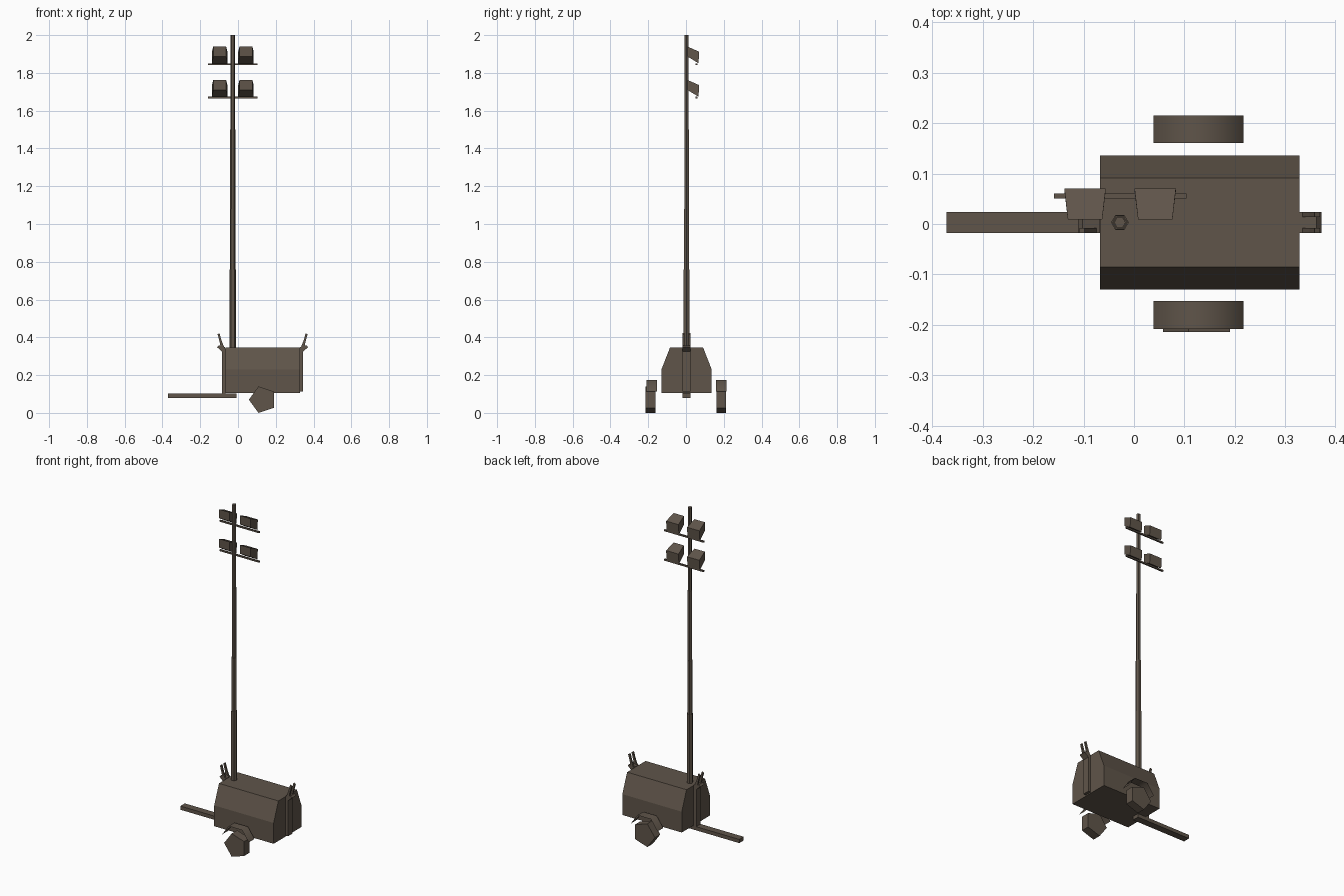
import bpy, bmesh, math

if "Cube" in bpy.data.objects:
    bpy.data.objects.remove(bpy.data.objects["Cube"])

paint = bpy.data.materials.new("dark_brown_paint")
paint.diffuse_color = (0.115, 0.09, 0.068, 1)
paint.use_nodes = True
paint.node_tree.nodes["Principled BSDF"].inputs["Base Color"].default_value = paint.diffuse_color

CY = 0.003            # centre line of the trailer
MAST_X = -0.028


def make(name, verts, faces, fix=True):
    mesh = bpy.data.meshes.new(name)
    mesh.from_pydata(verts, [], faces)
    if fix:
        bm = bmesh.new()
        bm.from_mesh(mesh)
        bmesh.ops.recalc_face_normals(bm, faces=bm.faces)
        bm.to_mesh(mesh)
        bm.free()
    mesh.materials.append(paint)
    ob = bpy.data.objects.new(name, mesh)
    bpy.context.collection.objects.link(ob)
    return ob


def loft(name, a, b):
    """Closed solid between two matching loops."""
    n = len(a)
    faces = [tuple(range(n)), tuple(range(n, 2 * n))]
    faces += [(i, (i + 1) % n, n + (i + 1) % n, n + i) for i in range(n)]
    return make(name, list(a) + list(b), faces)


def slab(name, profile, y0, y1):
    """Extrude an x-z profile along y."""
    return loft(name, [(x, y0, z) for x, z in profile], [(x, y1, z) for x, z in profile])


def box(name, x0, x1, y0, y1, z0, z1):
    return slab(name, [(x0, z0), (x1, z0), (x1, z1), (x0, z1)], y0, y1)


# generator housing with sloped shoulders
half = [(0.133, 0.105), (0.133, 0.23), (0.088, 0.345)]
section = half + [(-y, z) for y, z in reversed(half)]
loft("generator_housing", [(-0.067, CY + y, z) for y, z in section],
     [(0.328, CY + y, z) for y, z in section])

# tow bar
box("tow_bar", -0.371, -0.008, CY - 0.021, CY + 0.021, 0.08, 0.102)

# end posts with forked brackets
box("front_post", -0.085, -0.066, CY - 0.021, CY + 0.021, 0.095, 0.34)
box("rear_post", 0.327, 0.345, CY - 0.021, CY + 0.021, 0.112, 0.34)
seat = [(0.328, 0.325), (0.345, 0.325), (0.371, 0.348), (0.362, 0.358), (0.328, 0.348)]
prong = [(0.33, 0.34), (0.348, 0.385), (0.358, 0.422), (0.368, 0.416), (0.357, 0.375), (0.35, 0.34)]
for end in ("rear", "front"):
    flip = (lambda p: [(0.26 - x, z) for x, z in p]) if end == "front" else (lambda p: p)
    slab(end + "_bracket", flip(seat), CY - 0.021, CY + 0.021)
    for s in (-1, 1):
        slab(end + "_prong", flip(prong), CY + s * 0.011, CY + s * 0.021)

# five-sided wheels and thin sheet fenders
wheel = [(0.131 + 0.0735 * math.cos(math.radians(180 - 72 * i)),
          0.07 + 0.0735 * math.sin(math.radians(180 - 72 * i))) for i in range(5)]
arch = [(0.039, 0.113), (0.083, 0.175), (0.173, 0.175), (0.217, 0.113)]
for side, wy, fy in (("near", (-0.214, -0.162), (-0.208, -0.153)),
                     ("far", (0.162, 0.213), (0.16, 0.215))):
    slab(side + "_wheel", wheel, *wy)
    fender = make(side + "_fender", [(x, y, z) for y in fy for x, z in arch],
                  [(i, i + 1, i + 5, i + 4) for i in range(3)], fix=False)
    for p in fender.data.polygons:
        p.use_smooth = True

# telescopic six-sided mast
levels = [0.34, 0.76, 1.08, 1.5, 2.0]
for i, r in enumerate((0.0175, 0.0155, 0.0135, 0.0115)):
    ring = [(MAST_X + r * math.cos(k * math.pi / 3), CY + r * math.sin(k * math.pi / 3))
            for k in range(6)]
    loft("mast_section", [(x, y, levels[i]) for x, y in ring],
         [(x, y, levels[i + 1]) for x, y in ring])

# two crossbars, each with a pair of flared lamps
for dz in (0, -0.177):
    box("lamp_crossbar", -0.158, 0.104, 0.051, 0.06, 1.842 + dz, 1.851 + dz)
    for cx in (MAST_X - 0.069, MAST_X + 0.07):
        def rect(w, y0, z0, y1, z1):
            return [(cx - w, y0, z0 + dz), (cx + w, y0, z0 + dz),
                    (cx + w, y1, z1 + dz), (cx - w, y1, z1 + dz)]
        loft("lamp", rect(0.034, 0.009, 1.886, 0.009, 1.939),
             rect(0.041, 0.066, 1.851, 0.07, 1.912))
